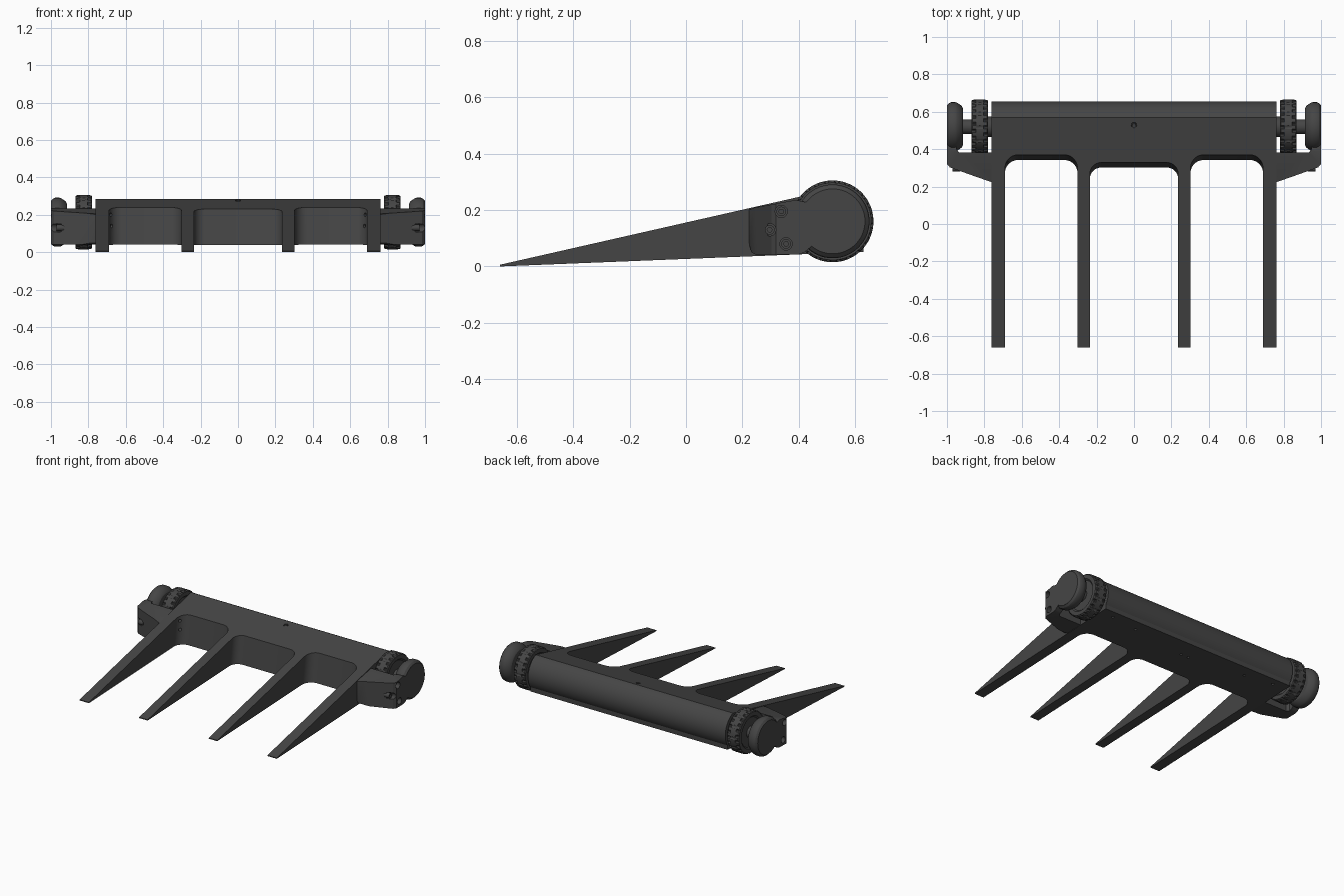
import bpy, bmesh
from math import sin, cos, pi, radians
from mathutils import Vector

if "Cube" in bpy.data.objects:
    bpy.data.objects.remove(bpy.data.objects["Cube"])

AXY, AXZ = 0.52, 0.16          # wheel axis (y, z)
mat = bpy.data.materials.new("dark_metal")
mat.diffuse_color = (0.06, 0.06, 0.06, 1)
mat.use_nodes = True
mat.node_tree.nodes["Principled BSDF"].inputs["Base Color"].default_value = mat.diffuse_color


def finish(name, bm):
    bmesh.ops.recalc_face_normals(bm, faces=bm.faces)
    me = bpy.data.meshes.new(name)
    bm.to_mesh(me)
    bm.free()
    ob = bpy.data.objects.new(name, me)
    bpy.context.collection.objects.link(ob)
    me.materials.append(mat)
    return ob


def prism(name, bottom, top):
    """Solid between two matching outlines of 3D points."""
    bm = bmesh.new()
    a = [bm.verts.new(p) for p in bottom]
    b = [bm.verts.new(p) for p in top]
    bm.faces.new(a)
    bm.faces.new(b)
    for i in range(len(a)):
        j = (i + 1) % len(a)
        bm.faces.new((a[i], a[j], b[j], b[i]))
    return finish(name, bm)


def side_prism(name, yz, x0, x1):
    return prism(name, [(x0, y, z) for y, z in yz], [(x1, y, z) for y, z in yz])


def lathe(name, profile, n, radius=lambda i, k, r: r):
    """Revolve (x, r) points about the wheel axis, capped at both ends."""
    bm = bmesh.new()
    rings = []
    for k, (x, r) in enumerate(profile):
        ring = []
        for i in range(n):
            rr, t = radius(i, k, r), 2 * pi * i / n
            ring.append(bm.verts.new((x, AXY + rr * cos(t), AXZ + rr * sin(t))))
        rings.append(ring)
    for p, q in zip(rings, rings[1:]):
        for i in range(n):
            j = (i + 1) % n
            bm.faces.new((p[i], p[j], q[j], q[i]))
    bm.faces.new(rings[0])
    bm.faces.new(rings[-1])
    return finish(name, bm)


def rod(name, p, direction, r, length, n=20):
    """Cylinder centred on p."""
    bm = bmesh.new()
    rot = Vector((0, 0, 1)).rotation_difference(Vector(direction)).to_matrix().to_4x4()
    rot.translation = p
    bmesh.ops.create_cone(bm, cap_ends=True, segments=n, radius1=r, radius2=r,
                          depth=length, matrix=rot)
    return finish(name, bm)


def apply(ob, mod):
    bpy.context.view_layer.objects.active = ob
    bpy.ops.object.modifier_apply(modifier=mod.name)


def boolean(ob, cutter, op='DIFFERENCE'):
    m = ob.modifiers.new("cut", 'BOOLEAN')
    m.operation, m.object, m.solver = op, cutter, 'EXACT'
    apply(ob, m)
    bpy.data.objects.remove(cutter)


def mirror(ob):
    m = ob.modifiers.new("mirror", 'MIRROR')
    m.use_mirror_merge = False
    apply(ob, m)


def smooth(ob, angle=25):
    bpy.ops.object.select_all(action='DESELECT')
    ob.select_set(True)
    bpy.context.view_layer.objects.active = ob
    bpy.ops.object.shade_smooth_by_angle(angle=radians(angle))


def arc(cx, cy, r, a0, a1, n):
    return [(cx + r * cos(radians(a0 + (a1 - a0) * i / n)),
             cy + r * sin(radians(a0 + (a1 - a0) * i / n))) for i in range(n + 1)]


# wedge body with round back and square lower lip
wedge = [(-0.66, 0), (-0.66, 0.006)] + arc(AXY, AXZ, 0.135, 68, -35, 24) + [(0.63, 0.052)]
body = side_prism("fork_body", wedge, -0.762, 0.762)

# slots between the tines, back wall leaning back
def slot(x0, x1, y, r):
    out = [(x0, -1)] + arc(x0 + r, y - r, r, 180, 90, 10) + arc(x1 - r, y - r, r, 90, 0, 10) + [(x1, -1)]
    lean = lambda z: [(px, py + (z - 0.04) * 0.14, z) for px, py in out]
    boolean(body, prism("slot_cutter", lean(-0.1), lean(0.45)))

slot(-0.69, -0.302, 0.342, 0.07)
slot(-0.236, 0.236, 0.302, 0.06)
slot(0.302, 0.69, 0.342, 0.07)

# screw holes: top, underside and slot corners
boolean(body, rod("hole_cutter", (0, 0.53, 0.27), (0, -0.22, 1), 0.015, 0.06))
for s in (-1, 1):
    for x, y in ((0.03, 0.5), (0.45, 0.55), (0.66, 0.58)):
        boolean(body, rod("hole_cutter", (s * x, y, 0.05), (0, 0, 1), 0.009, 0.04, 12))
    for z in (0.14, 0.20):
        boolean(body, rod("hole_cutter", (s * 0.68, 0.33, z), (s, 0.8, 0), 0.01, 0.06, 12))
smooth(body)

# top screw sunk in its hole
smooth(rod("top_screw", (0, 0.53, 0.25), (0, -0.22, 1), 0.011, 0.04))

# side bracket: plan outline intersected with side outline
plan = [(0.745, 0.217), (0.765, 0.225), (0.88, 0.265), (0.985, 0.303), (1.0, 0.32), (1.0, 0.54),
        (0.95, 0.54), (0.95, 0.40), (0.935, 0.382), (0.745, 0.382)]
bracket = prism("side_bracket", [(x, y, 0) for x, y in plan], [(x, y, 0.4) for x, y in plan])
side = [(0.215, 0.185), (0.222, 0.2), (0.24, 0.208), (0.39, 0.236), (0.425, 0.228)] \
    + arc(AXY, AXZ, 0.115, 140, -130, 30) \
    + [(0.42, 0.05), (0.40, 0.043), (0.25, 0.04), (0.232, 0.05), (0.225, 0.075)]
boolean(bracket, side_prism("side_cutter", side, 0.7, 1.1), 'INTERSECT')
bolts = ((0.338, 0.195), (0.297, 0.13), (0.355, 0.08))
for y, z in bolts:
    boolean(bracket, rod("bolt_cutter", (1.02, y, z), (1, 0, 0), 0.022, 0.15))
mirror(bracket)
smooth(bracket)

# bolts sunk in the bracket
for y, z in bolts:
    b = rod("bracket_bolt", (0.95, y, z), (1, 0, 0), 0.017, 0.04)
    boolean(b, rod("socket_cutter", (0.97, y, z), (1, 0, 0), 0.009, 0.03, 6))
    mirror(b)
    smooth(b)

# round end caps
cap = lathe("end_cap", [(0.915, 0.10), (0.922, 0.112), (0.945, 0.128), (0.955, 0.131),
                        (0.978, 0.131), (0.988, 0.127), (0.999, 0.115)], 64)
mirror(cap)
smooth(cap)

# wheels with staggered edge notches
tread = [(0.79, 0.05), (0.79, 0.10), (0.78, 0.11), (0.78, 0.137), (0.786, 0.144), (0.803, 0.145), (0.805, 0.145),
         (0.822, 0.145), (0.828, 0.145),
         (0.845, 0.145), (0.847, 0.145), (0.864, 0.144), (0.87, 0.137), (0.87, 0.11), (0.86, 0.10), (0.86, 0.05)]

def notch(i, k, r):
    if (k in (4, 5) and i % 6 < 2) or (k in (10, 11) and (i + 3) % 6 < 2):
        return r - 0.008
    if k in (7, 8) and i % 12 < 2:
        return r - 0.006
    return r

wheel = lathe("wheel", tread, 144, notch)
mirror(wheel)
smooth(wheel)

# axle stubs
axle = lathe("axle", [(0.74, 0.055), (0.785, 0.055), (0.785, 0.04), (0.93, 0.04)], 32)
mirror(axle)
smooth(axle)
